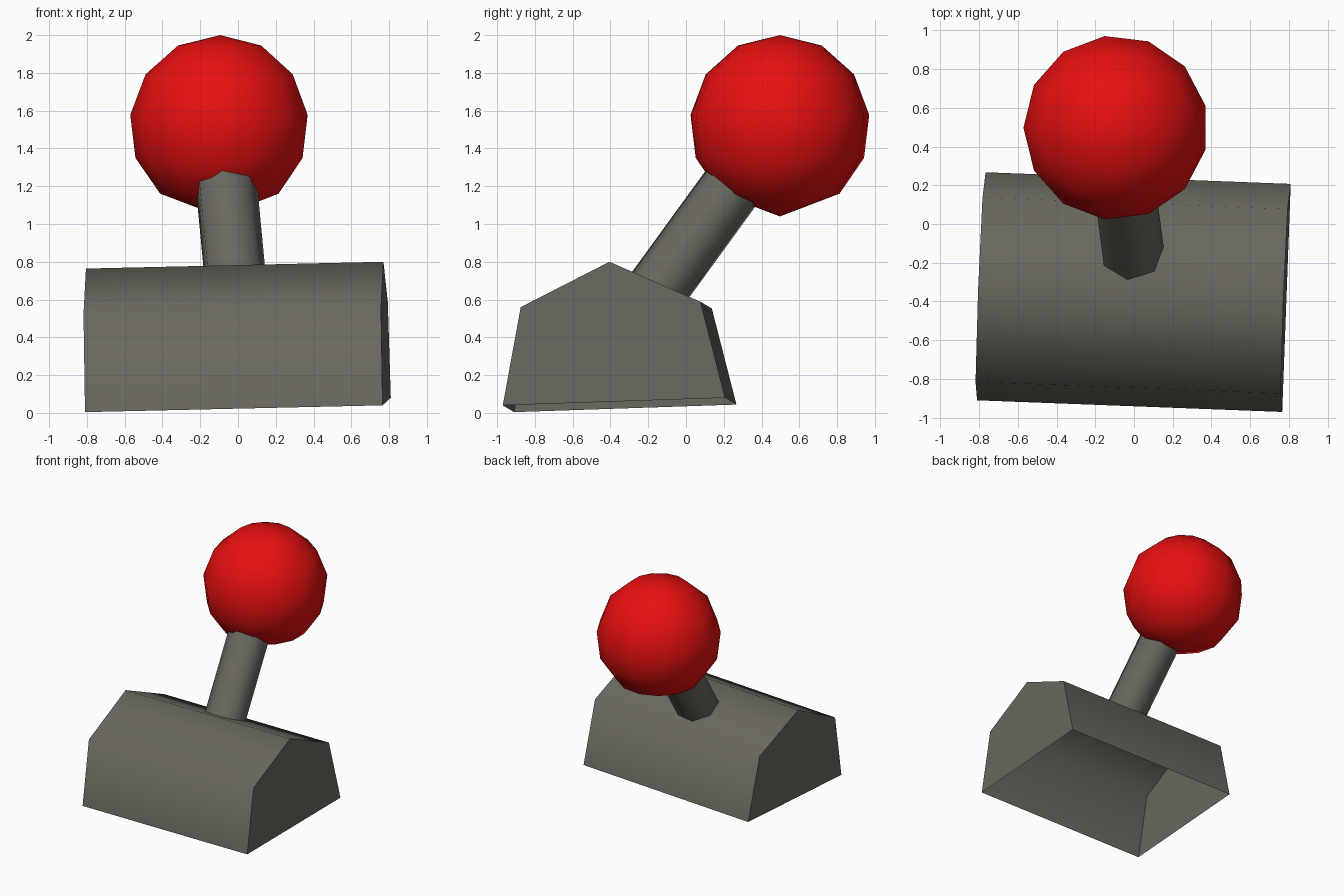
import bpy
from math import sin, cos, pi, radians
from mathutils import Vector

if "Cube" in bpy.data.objects:
    bpy.data.objects.remove(bpy.data.objects["Cube"])


def material(name, rgb):
    m = bpy.data.materials.new(name)
    m.diffuse_color = (*rgb, 1)
    m.use_nodes = True
    m.node_tree.nodes["Principled BSDF"].inputs["Base Color"].default_value = m.diffuse_color
    return m


grey = material("warm_grey", (0.14, 0.136, 0.112))
red = material("bright_red", (0.80, 0.005, 0.005))


def add(name, verts, faces, mat):
    """Mesh object, smooth except across corners sharper than 65 degrees."""
    me = bpy.data.meshes.new(name)
    me.from_pydata([tuple(v) for v in verts], [], faces)
    me.materials.append(mat)
    me.shade_smooth()
    me.set_sharp_from_angle(angle=radians(65))
    ob = bpy.data.objects.new(name, me)
    bpy.context.collection.objects.link(ob)
    return ob


def strips(lo, hi, n, closed=True):
    """Quads between two rows of n vertices starting at lo and hi."""
    return [(lo + i, lo + (i + 1) % n, hi + (i + 1) % n, hi + i)
            for i in range(n if closed else n - 1)]


# Base: slightly tilted gabled block, open underneath
right_end = [Vector(p) for p in ((0.809, 0.207, 0.08), (0.793, 0.077, 0.588), (0.77, -0.405, 0.80),
                                 (0.757, -0.875, 0.56), (0.765, -0.97, 0.04))]
length = Vector((1.575, -0.06, 0.036))
left_end = [p - length for p in right_end]
add("base", right_end + left_end,
    [(0, 1, 2, 3, 4), (9, 8, 7, 6, 5)] + [f[::-1] for f in strips(0, 5, 5, closed=False)], grey)

# Stick: seven-sided leaning rod
foot, top = Vector((0.003, -0.26, 0.50)), Vector((-0.094, 0.482, 1.52))
axis = (top - foot).normalized()
top = foot.lerp(top, 0.8)
side = (Vector((1, 0, 0)) - axis * axis.x).normalized()
back = side.cross(axis)          # points up and to the front
if back.y > 0:
    back = -back
n, r = 7, 0.167
ring = [r * (cos(a) * side + sin(a) * back)
        for a in (radians(-5.4) + 2 * pi * k / n for k in range(n))]
stick = add("stick", [foot + v for v in ring] + [top + v for v in ring],
            strips(0, n, n) + [tuple(range(n))[::-1], tuple(range(n, 2 * n))], grey)

# Ball knob: thirteen segments, five rings and two poles
n, R, c = 13, 0.48, Vector((-0.094, 0.497, 1.52))
verts = []
for i in range(1, 6):
    t = i * 2 * pi / 13
    verts += [c + R * Vector((sin(t) * cos(pi + 2 * pi * k / n),
                              sin(t) * sin(pi + 2 * pi * k / n), cos(t))) for k in range(n)]
faces = [f for i in range(4) for f in strips((i + 1) * n, i * n, n)]
verts += [c + Vector((0, 0, R)), c - Vector((0, 0, R))]
for k in range(n):
    k2 = (k + 1) % n
    faces += [(5 * n, k, k2), (5 * n + 1, 4 * n + k2, 4 * n + k)]
add("ball_knob", verts, faces, red)

# Make the stick normals face outward
import bmesh
for ob in (stick,):
    bm = bmesh.new()
    bm.from_mesh(ob.data)
    bmesh.ops.recalc_face_normals(bm, faces=bm.faces)
    bm.to_mesh(ob.data)
    bm.free()
